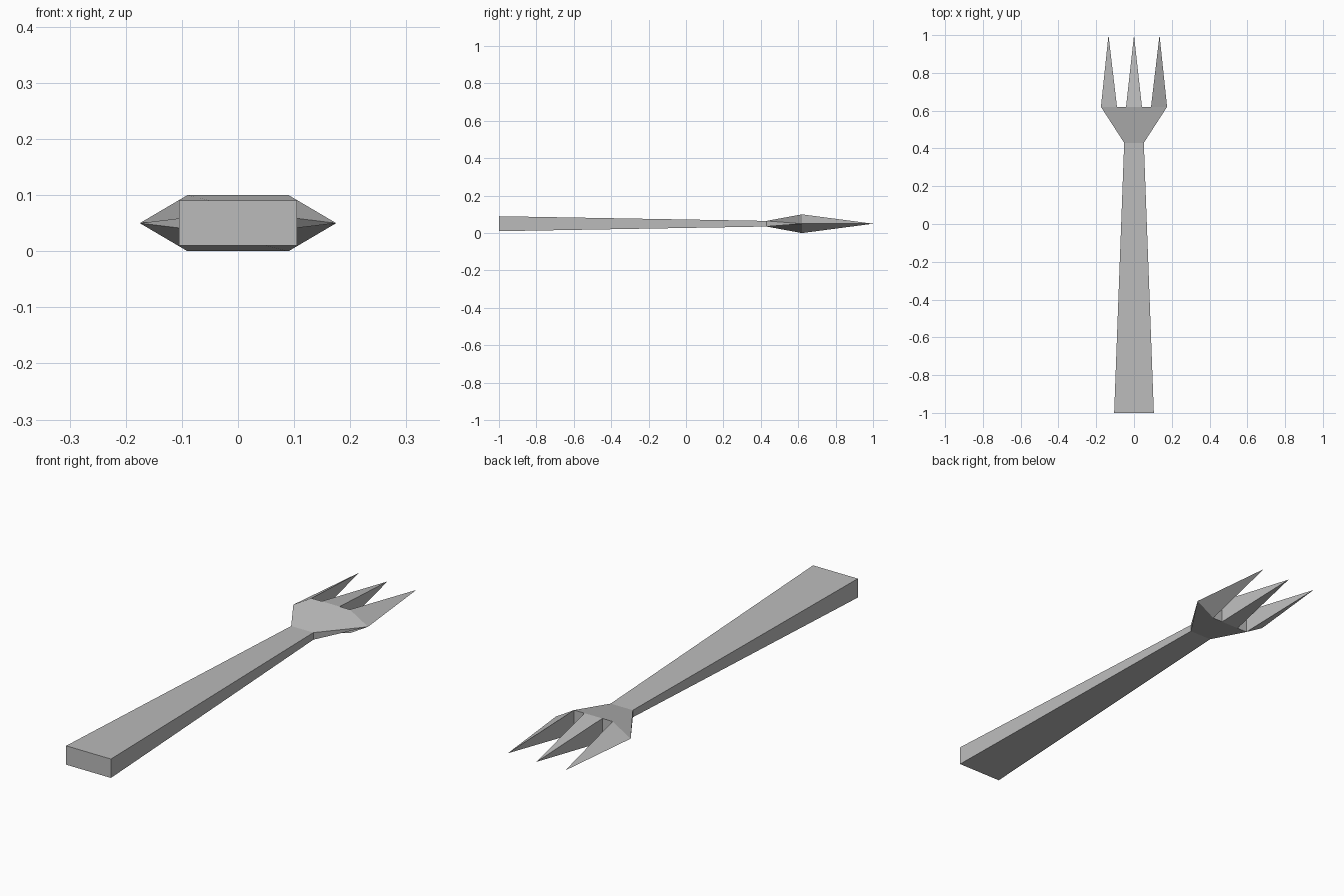
import bpy
import bmesh

if "Cube" in bpy.data.objects:
    bpy.data.objects.remove(bpy.data.objects["Cube"], do_unlink=True)

steel = bpy.data.materials.new("grey_steel")
steel.use_nodes = True
colour = (0.5, 0.5, 0.5, 1)
steel.diffuse_color = colour
steel.node_tree.nodes["Principled BSDF"].inputs["Base Color"].default_value = colour

MID = 0.05                      # height of the centre plane
END, NECK, ROOT, TIP = -1.0, 0.43, 0.62, 1.0
bm = bmesh.new()


def ring(half_x, half_z, y):
    """Rectangular section: top left, top right, bottom right, bottom left."""
    return [bm.verts.new((sx * half_x, y, MID + sz * half_z))
            for sx, sz in ((-1, 1), (1, 1), (1, -1), (-1, -1))]


def tine(base, x):
    """Spike from a loop of root vertices to a point."""
    tip = bm.verts.new((x, TIP, MID))
    for a, b in zip(base, base[1:] + base[:1]):
        bm.faces.new((a, b, tip))


# Tapered handle
end = ring(0.105, 0.04, END)
neck = ring(0.052, 0.015, NECK)
bm.faces.new(end)
for i in range(4):
    j = (i + 1) % 4
    bm.faces.new((end[i], end[j], neck[j], neck[i]))

# Flared head, open at the neck and at the tine roots
outer = ring(0.09, 0.05, ROOT)
inner = ring(0.042, 0.05, ROOT)
left = bm.verts.new((-0.175, ROOT, MID))
right = bm.verts.new((0.175, ROOT, MID))
bm.faces.new((neck[0], neck[1], right, outer[1], inner[1], inner[0], outer[0], left))
bm.faces.new((neck[2], neck[3], left, outer[3], inner[3], inner[2], outer[2], right))
bm.faces.new((neck[1], neck[2], right))
bm.faces.new((neck[3], neck[0], left))

# Walls at the bottom of the two gaps
bm.faces.new((outer[0], inner[0], inner[3], outer[3]))
bm.faces.new((inner[1], outer[1], outer[2], inner[2]))

# Three pointed tines
tine([left, outer[0], outer[3]], -0.135)
tine(inner, 0)
tine([right, outer[2], outer[1]], 0.135)

bmesh.ops.recalc_face_normals(bm, faces=bm.faces[:])
mesh = bpy.data.meshes.new("fork")
bm.to_mesh(mesh)
bm.free()
mesh.materials.append(steel)
fork = bpy.data.objects.new("fork", mesh)
bpy.context.collection.objects.link(fork)
